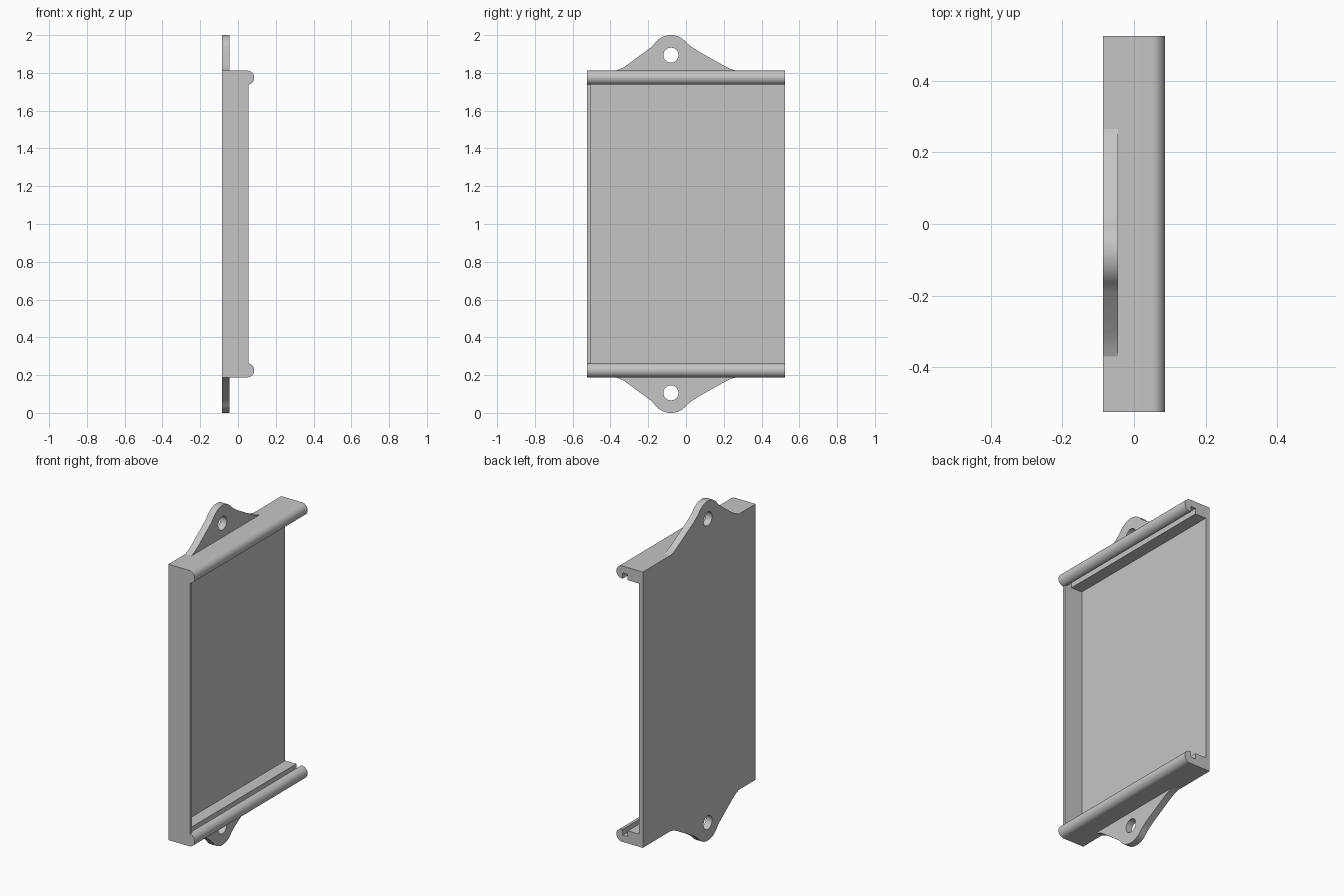
import bpy, bmesh
from math import radians, sin, cos
from mathutils import Matrix, Vector

cube = bpy.data.objects.get("Cube")
if cube:
    bpy.data.objects.remove(cube, do_unlink=True)

grey = bpy.data.materials.new("plain grey")
grey.use_nodes = True
colour = (0.56, 0.56, 0.56, 1)
grey.diffuse_color = colour
grey.node_tree.nodes["Principled BSDF"].inputs["Base Color"].default_value = colour

BACK, TOP, LIP_R = -0.086, 1.812, 0.037
FRONT_Y, WALL_Y, END_Y = -0.525, -0.505, 0.525


def arc(cx, cy, r, start, end, steps):
    angles = [radians(start + (end - start) * i / steps) for i in range(steps + 1)]
    return [(cx + r * cos(a), cy + r * sin(a)) for a in angles]


def flip(points):
    """Mirror a profile about the mid height, reversed to keep its direction."""
    return [(p, 2 - z) for p, z in reversed(points)]


def extrude(name, outlines, axis, start, end):
    """Extrude filled outlines (holes allowed) along the x or y axis."""
    curve = bpy.data.curves.new(name, "CURVE")
    curve.dimensions = "2D"
    curve.fill_mode = "BOTH"
    curve.extrude = (end - start) / 2
    for points in outlines:
        spline = curve.splines.new("POLY")
        spline.points.add(len(points) - 1)
        for point, (u, v) in zip(spline.points, points):
            point.co = (u, v, 0, 1)
        spline.use_cyclic_u = True
    temp = bpy.data.objects.new(name, curve)
    bpy.context.collection.objects.link(temp)
    bpy.context.view_layer.update()
    mesh = bpy.data.meshes.new_from_object(
        temp.evaluated_get(bpy.context.evaluated_depsgraph_get()))
    bpy.data.objects.remove(temp, do_unlink=True)

    # Turn the flat profile upright and weld the caps to the sides
    middle = (start + end) / 2
    if axis == "x":
        columns = Vector((0, 1, 0)), Vector((0, 0, 1)), Vector((1, 0, 0))
        shift = Vector((middle, 0, 0))
    else:
        columns = Vector((1, 0, 0)), Vector((0, 0, 1)), Vector((0, -1, 0))
        shift = Vector((0, middle, 0))
    turn = Matrix(columns).transposed().to_4x4()
    mesh.transform(Matrix.Translation(shift) @ turn)
    bm = bmesh.new()
    bm.from_mesh(mesh)
    bmesh.ops.remove_doubles(bm, verts=bm.verts, dist=0.0001)
    bmesh.ops.recalc_face_normals(bm, faces=bm.faces)
    bmesh.ops.dissolve_limit(bm, angle_limit=radians(0.5),
                             verts=bm.verts, edges=bm.edges)
    bm.to_mesh(mesh)
    bm.free()
    mesh.name = name
    mesh.materials.clear()
    mesh.materials.append(grey)
    obj = bpy.data.objects.new(name, mesh)
    bpy.context.collection.objects.link(obj)
    bpy.ops.object.select_all(action="DESELECT")
    obj.select_set(True)
    bpy.context.view_layer.objects.active = obj
    bpy.ops.object.shade_smooth_by_angle(angle=radians(30))
    return obj


# Back plate with a hooked, slotted rail along its top and bottom
lip_x, lip_z = 0.086 - LIP_R, TOP - LIP_R
lip_bottom, slot_z = TOP - 2 * LIP_R, TOP - 0.04
rail = [(BACK, TOP)] + arc(lip_x, lip_z, LIP_R, 90, -90, 16)
rail += [(0.045, lip_bottom), (0.045, slot_z), (0.012, slot_z),
         (0.012, lip_bottom), (BACK + 0.026, lip_bottom)]
extrude("tray_body", [rail + flip(rail)], "y", WALL_Y, END_Y)

# Wall closing the front end of the tray
wall = [(BACK, TOP)] + arc(lip_x, lip_z, LIP_R, 90, -80, 16)
extrude("end_wall", [wall + flip(wall)], "y", FRONT_Y, WALL_Y)

# Mounting ears with a screw hole and flared feet
ear_y, ear_z = -0.08, 1.894
ear = [(0.265, TOP), (0.232, 1.822), (0.20, 1.838), (0.065, 1.915),
       (0.043, 1.929), (0.022, 1.944)]
ear += arc(ear_y, ear_z, 0.106, 37, 143, 20)
ear += [(-0.176, 1.945), (-0.19, 1.932), (-0.302, 1.849),
        (-0.334, 1.827), (-0.37, TOP)]
hole = arc(ear_y, ear_z, 0.04, 0, 345, 23)
extrude("top_ear", [ear, hole], "x", BACK, -0.045)
extrude("bottom_ear", [flip(ear), flip(hole)], "x", BACK, -0.045)
